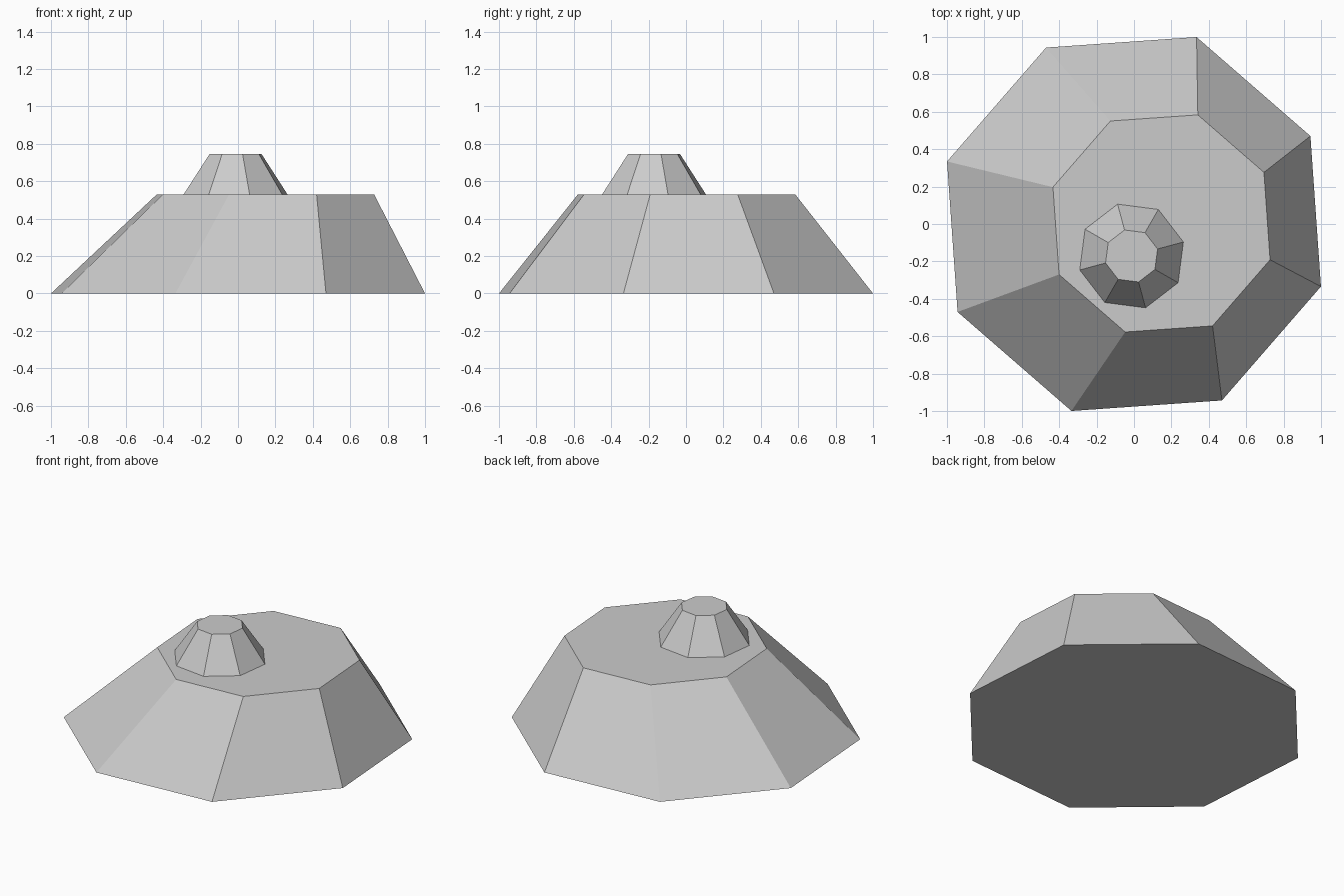
import bpy, bmesh
from math import radians, cos, sin, tau

cube = bpy.data.objects.get("Cube")
if cube:
    bpy.data.objects.remove(cube, do_unlink=True)

SIDES = 8


def make_material(name, colour):
    mat = bpy.data.materials.new(name)
    mat.use_nodes = True
    mat.diffuse_color = colour
    mat.node_tree.nodes["Principled BSDF"].inputs["Base Color"].default_value = colour
    return mat


def ring(bm, centre, radius, z, turn):
    """Regular octagon of vertices at height z."""
    angles = [turn + tau * i / SIDES for i in range(SIDES)]
    return [bm.verts.new((centre[0] + radius * cos(a), centre[1] + radius * sin(a), z))
            for a in angles]


def frustum(name, lower, upper, turn, mat):
    """Closed, flat-faced tapered block between two (centre, radius, z) rings."""
    bm = bmesh.new()
    low = ring(bm, *lower, radians(turn))
    top = ring(bm, *upper, radians(turn))
    bm.faces.new(low[::-1])
    bm.faces.new(top)
    for i in range(SIDES):
        j = (i + 1) % SIDES
        bm.faces.new((low[i], low[j], top[j], top[i]))
    mesh = bpy.data.meshes.new(name)
    bm.to_mesh(mesh)
    bm.free()
    mesh.materials.append(mat)
    obj = bpy.data.objects.new(name, mesh)
    bpy.context.collection.objects.link(obj)
    return obj


grey = make_material("stone grey", (0.6, 0.6, 0.6, 1))

# Broad mound whose flat top is shifted towards +x
frustum("mound", ((0, 0), 1.054, 0), ((0.147, 0.003), 0.612, 0.53), 26.5, grey)

# Small tapered knob standing off-centre on the flat top
knob_centre = (-0.013, -0.171)
frustum("knob", (knob_centre, 0.287, 0.53), (knob_centre, 0.144, 0.745), 15.1, grey)
